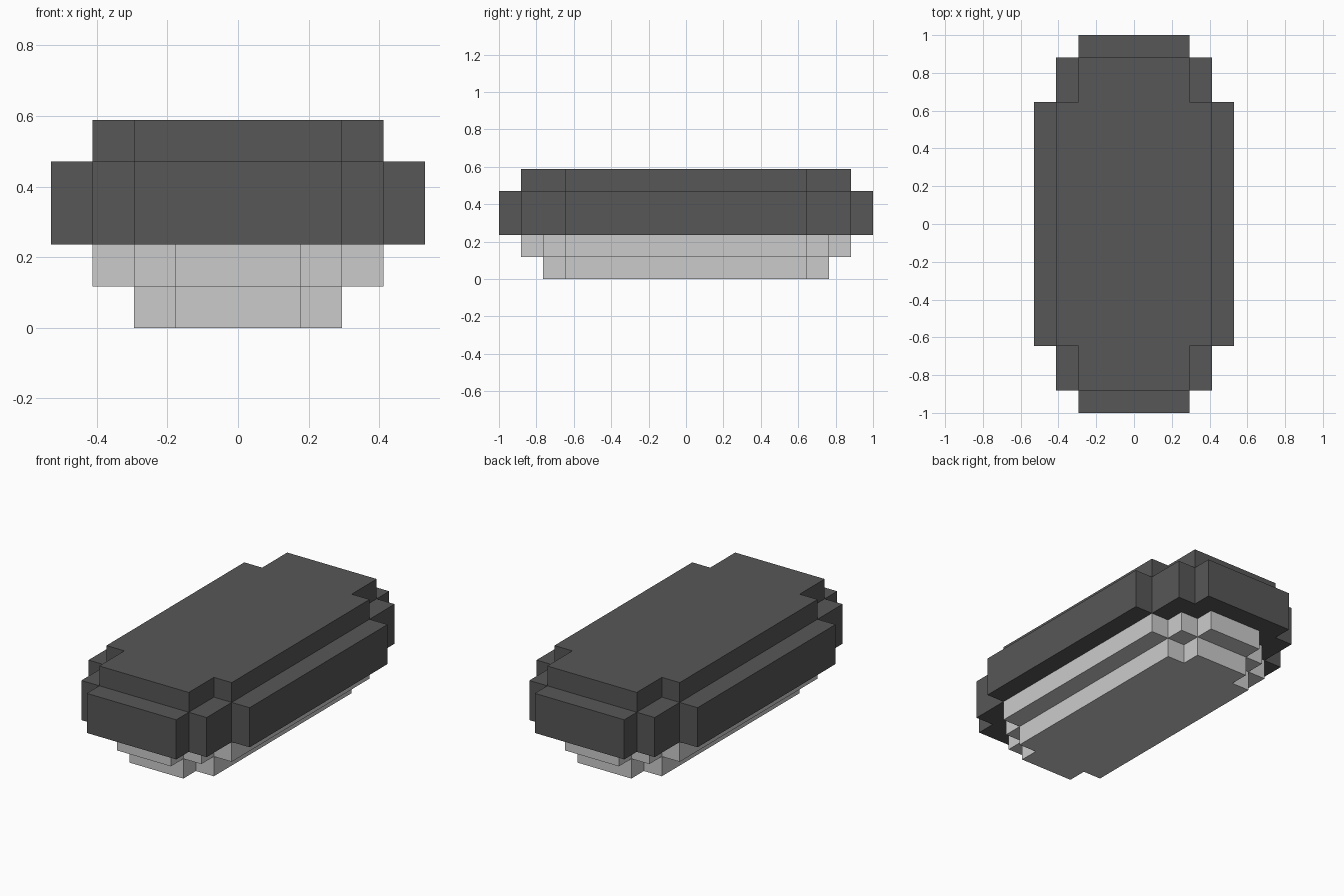
import bpy, bmesh
from mathutils import Vector

if "Cube" in bpy.data.objects:
    bpy.data.objects.remove(bpy.data.objects["Cube"])

U = 2 / 17  # one block; the model is 9 x 17 x 5 blocks

# Each layer is a union of centred rectangles: (half width, half length) in whole blocks from the centre block
LOWER = [(2, 5), (1, 6)]
UPPER_BASE = [(3, 5), (2, 6), (1, 7)]
RIM = [(4, 5), (3, 7), (2, 8)]
TOP = [(3, 5), (2, 7)]
LAYERS = [LOWER, UPPER_BASE, RIM, RIM, TOP]


def filled(x, y, z):
    return 0 <= z < len(LAYERS) and any(abs(x) <= w and abs(y) <= l for w, l in LAYERS[z])


def material(name, colour):
    m = bpy.data.materials.new(name)
    m.diffuse_color = (*colour, 1)
    m.use_nodes = True
    m.node_tree.nodes["Principled BSDF"].inputs["Base Color"].default_value = m.diffuse_color
    return m


def build(name, levels, mat):
    """Skin the exposed block faces of the given layers."""
    bm = bmesh.new()
    for z in levels:
        for x in range(-4, 5):
            for y in range(-8, 9):
                if not filled(x, y, z):
                    continue
                for axis in range(3):
                    for sign in (-1, 1):
                        n = Vector((0, 0, 0))
                        n[axis] = sign
                        if filled(x + int(n.x), y + int(n.y), z + int(n.z)):
                            continue
                        a, b = Vector((0, 0, 0)), Vector((0, 0, 0))
                        a[(axis + 1) % 3] = 0.5
                        b[(axis + 2) % 3] = 0.5 * sign
                        c = Vector((x, y, z + 0.5)) + n * 0.5
                        bm.faces.new([bm.verts.new((c + p) * U)
                                      for p in (-a - b, a - b, a + b, b - a)])
    bmesh.ops.remove_doubles(bm, verts=bm.verts, dist=1e-4)
    mesh = bpy.data.meshes.new(name)
    bm.to_mesh(mesh)
    bm.free()
    mesh.materials.append(mat)
    bpy.context.collection.objects.link(bpy.data.objects.new(name, mesh))


# Pale stepped base under the dark stepped cap
build("stepped_base", (0, 1), material("light grey", (0.6, 0.6, 0.6)))
build("stepped_cap", (2, 3, 4), material("charcoal", (0.095, 0.095, 0.095)))
